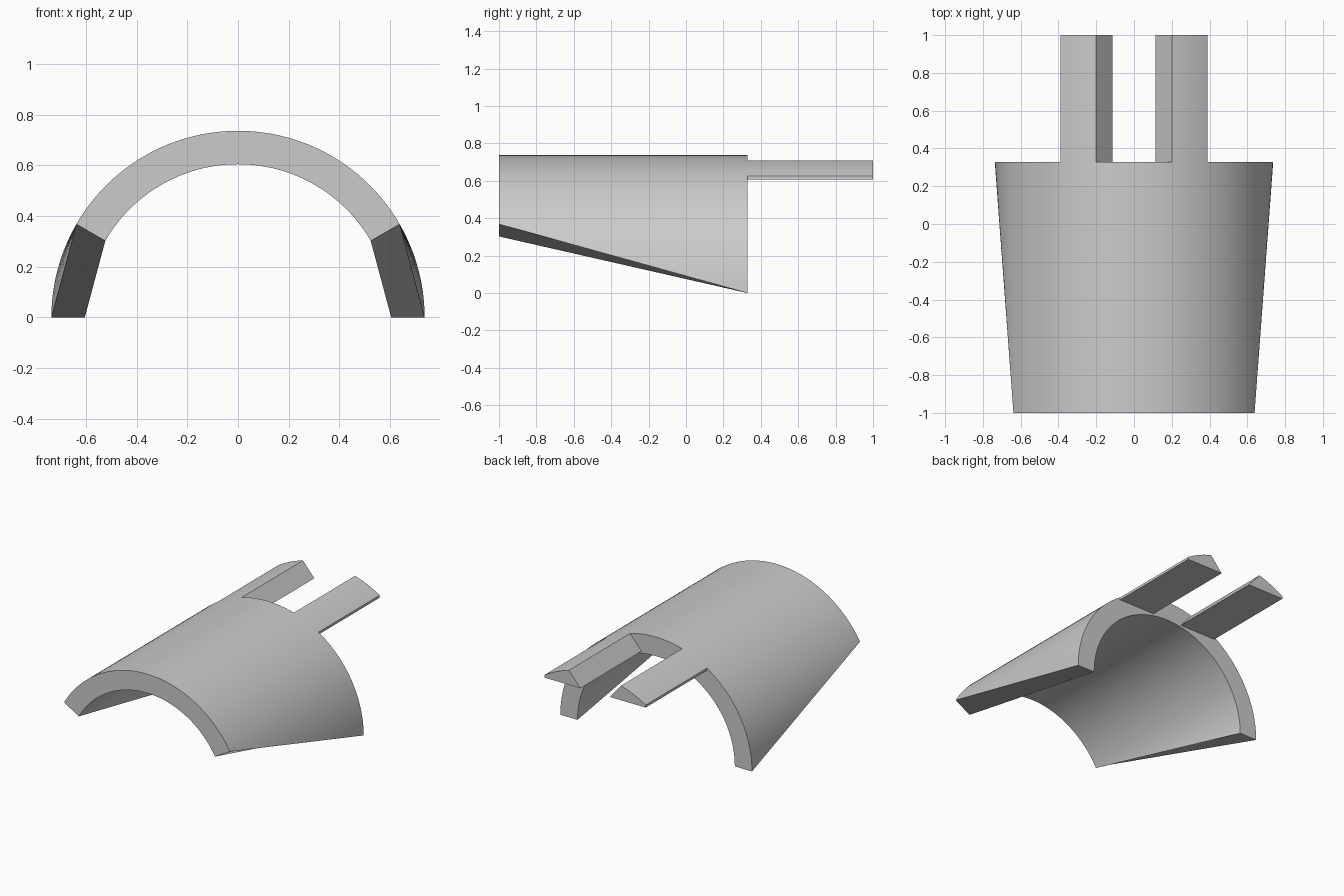
import bpy, bmesh
from math import radians, cos, sin, sqrt

OUTER, INNER = 0.737, 0.605
FRONT, REAR, TIP = -1.0, 0.328, 1.0
SEGMENTS = 72          # half circle
CUT = 30               # front end spans CUT to 180 - CUT degrees

if "Cube" in bpy.data.objects:
    bpy.data.objects.remove(bpy.data.objects["Cube"])

grey = bpy.data.materials.new("plain grey")
grey.use_nodes = True
colour = (0.6, 0.6, 0.6, 1)
grey.diffuse_color = colour
grey.node_tree.nodes["Principled BSDF"].inputs["Base Color"].default_value = colour


def finish(bm, name):
    bmesh.ops.remove_doubles(bm, verts=bm.verts, dist=1e-5)
    bmesh.ops.recalc_face_normals(bm, faces=bm.faces)
    mesh = bpy.data.meshes.new(name)
    bm.to_mesh(mesh)
    bm.free()
    mesh.materials.append(grey)
    obj = bpy.data.objects.new(name, mesh)
    bpy.context.collection.objects.link(obj)
    bpy.ops.object.select_all(action="DESELECT")
    obj.select_set(True)
    bpy.context.view_layer.objects.active = obj
    bpy.ops.object.shade_smooth_by_angle(angle=radians(25))
    return obj


def arc_point(bm, radius, degrees, y):
    a = radians(degrees)
    return bm.verts.new((radius * cos(a), y, radius * sin(a)))


# Half-pipe shell: full half circle at the rear, sides tapering up to the front
bm = bmesh.new()
rings = []
for i in range(SEGMENTS + 1):
    rear = 180 * i / SEGMENTS
    front = min(max(rear, CUT), 180 - CUT)
    rings.append([arc_point(bm, OUTER, front, FRONT),
                  arc_point(bm, OUTER, rear, REAR),
                  arc_point(bm, INNER, rear, REAR),
                  arc_point(bm, INNER, front, FRONT)])
for a, b in zip(rings, rings[1:]):
    for k in range(4):
        n = (k + 1) % 4
        quad = [a[k], a[n], b[n], b[k]]
        if (a[k].co - b[k].co).length < 1e-6:
            if (a[n].co - b[n].co).length < 1e-6:
                continue
            quad = [a[k], a[n], b[n]]
        elif (a[n].co - b[n].co).length < 1e-6:
            quad = [a[k], a[n], b[k]]
        bm.faces.new(quad)
bm.faces.new(rings[0])
bm.faces.new(rings[-1])
finish(bm, "half_pipe_shell")


# Two rear prongs: flat underside, curved top, sloping inner face
def prong(side, name):
    steps = 10
    xs = [0.2 + 0.19 * i / steps for i in range(steps + 1)]
    profile = [(0.113, 0.608)] + [(x, sqrt(OUTER**2 - x**2)) for x in xs]
    profile.append((0.39, 0.608))
    bm = bmesh.new()
    start = bm.faces.new([bm.verts.new((side * x, REAR, z)) for x, z in profile])
    moved = bmesh.ops.extrude_face_region(bm, geom=[start], use_keep_orig=True)["geom"]
    verts = [v for v in moved if isinstance(v, bmesh.types.BMVert)]
    bmesh.ops.translate(bm, verts=verts, vec=(0, TIP - REAR, 0))
    finish(bm, name)


prong(1, "left_prong")
prong(-1, "right_prong")
